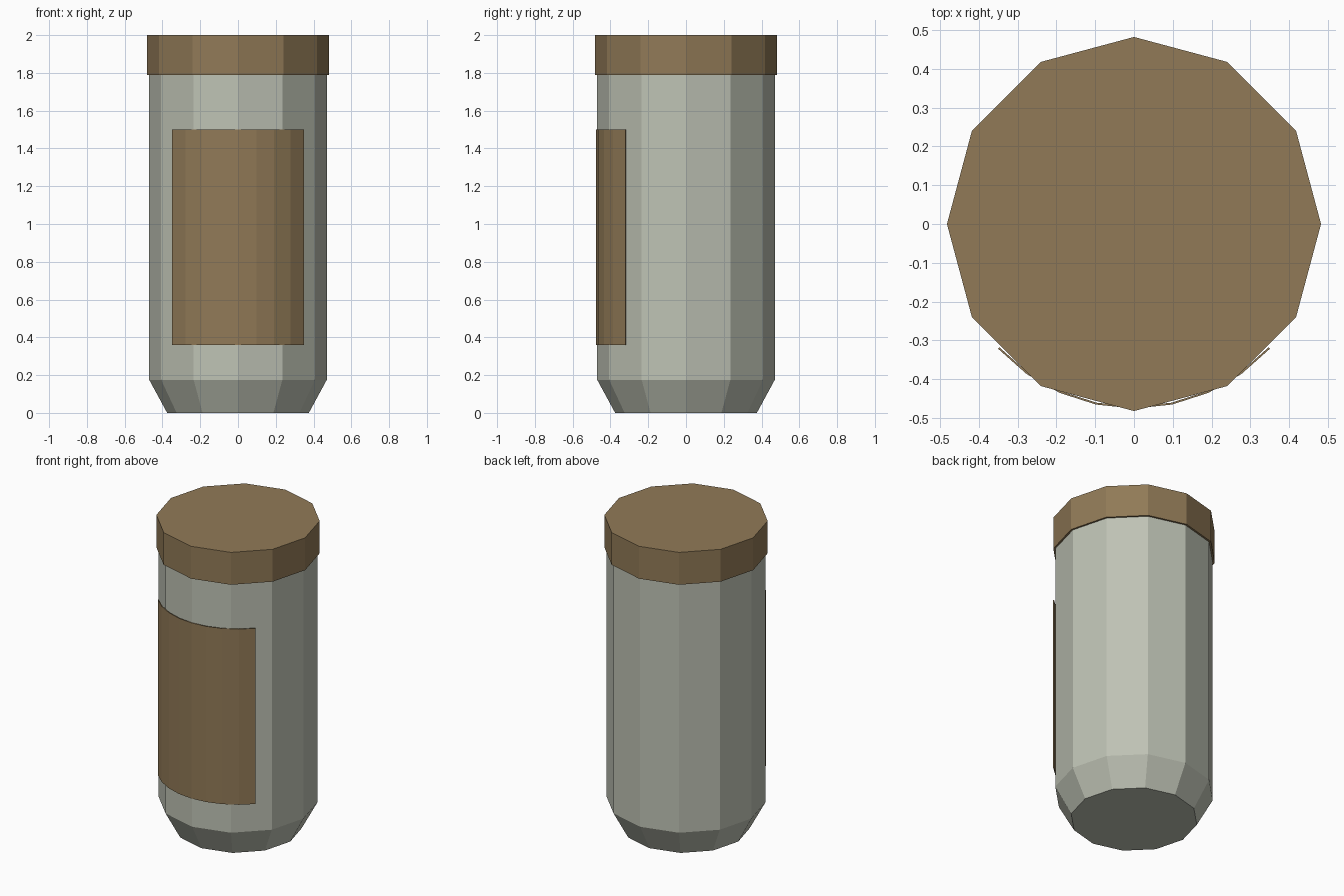
import bpy, bmesh, math

if "Cube" in bpy.data.objects:
    bpy.data.objects.remove(bpy.data.objects["Cube"])


def material(name, srgb):
    m = bpy.data.materials.new(name)
    lin = [((c / 255 + 0.055) / 1.055) ** 2.4 for c in srgb]
    m.diffuse_color = (*lin, 1)
    m.use_nodes = True
    m.node_tree.nodes["Principled BSDF"].inputs["Base Color"].default_value = m.diffuse_color
    return m


def finish(name, bm, mat):
    bmesh.ops.recalc_face_normals(bm, faces=bm.faces)
    me = bpy.data.meshes.new(name)
    bm.to_mesh(me)
    bm.free()
    me.materials.append(mat)
    ob = bpy.data.objects.new(name, me)
    bpy.context.collection.objects.link(ob)
    return ob


def lathe(name, profile, sides, mat):
    """Closed faceted solid from (radius, height) rings."""
    bm = bmesh.new()
    rings = [[bm.verts.new((r * math.cos(2 * math.pi * i / sides),
                            r * math.sin(2 * math.pi * i / sides), z))
              for i in range(sides)] for r, z in profile]
    for a, b in zip(rings, rings[1:]):
        for i in range(sides):
            j = (i + 1) % sides
            bm.faces.new((a[i], a[j], b[j], b[i]))
    bm.faces.new(rings[0][::-1])
    bm.faces.new(rings[-1])
    return finish(name, bm, mat)


def curved_plate(name, r_in, r_out, half_angle, steps, z0, z1, mat):
    """Thin plate wrapped around the front."""
    bm = bmesh.new()
    cols = []
    for i in range(steps + 1):
        a = math.radians(-half_angle + 2 * half_angle * i / steps)
        cols.append([bm.verts.new((r * math.sin(a), -r * math.cos(a), z))
                     for r, z in ((r_in, z0), (r_out, z0), (r_out, z1), (r_in, z1))])
    for a, b in zip(cols, cols[1:]):
        for k in range(4):
            n = (k + 1) % 4
            bm.faces.new((a[k], b[k], b[n], a[n]))
    bm.faces.new(cols[0])
    bm.faces.new(cols[-1][::-1])
    return finish(name, bm, mat)


glass = material("pale grey green", (190, 194, 180))
brown = material("brown", (145, 122, 87))

# Jar body with tapered foot
lathe("jar_body", [(0.375, 0), (0.47, 0.175), (0.47, 1.8)], 12, glass)
# Flat lid
lathe("lid", [(0.482, 1.79), (0.482, 2.0)], 12, brown)
# Front label
curved_plate("label", 0.4705, 0.4755, 47.5, 8, 0.36, 1.5, brown)
